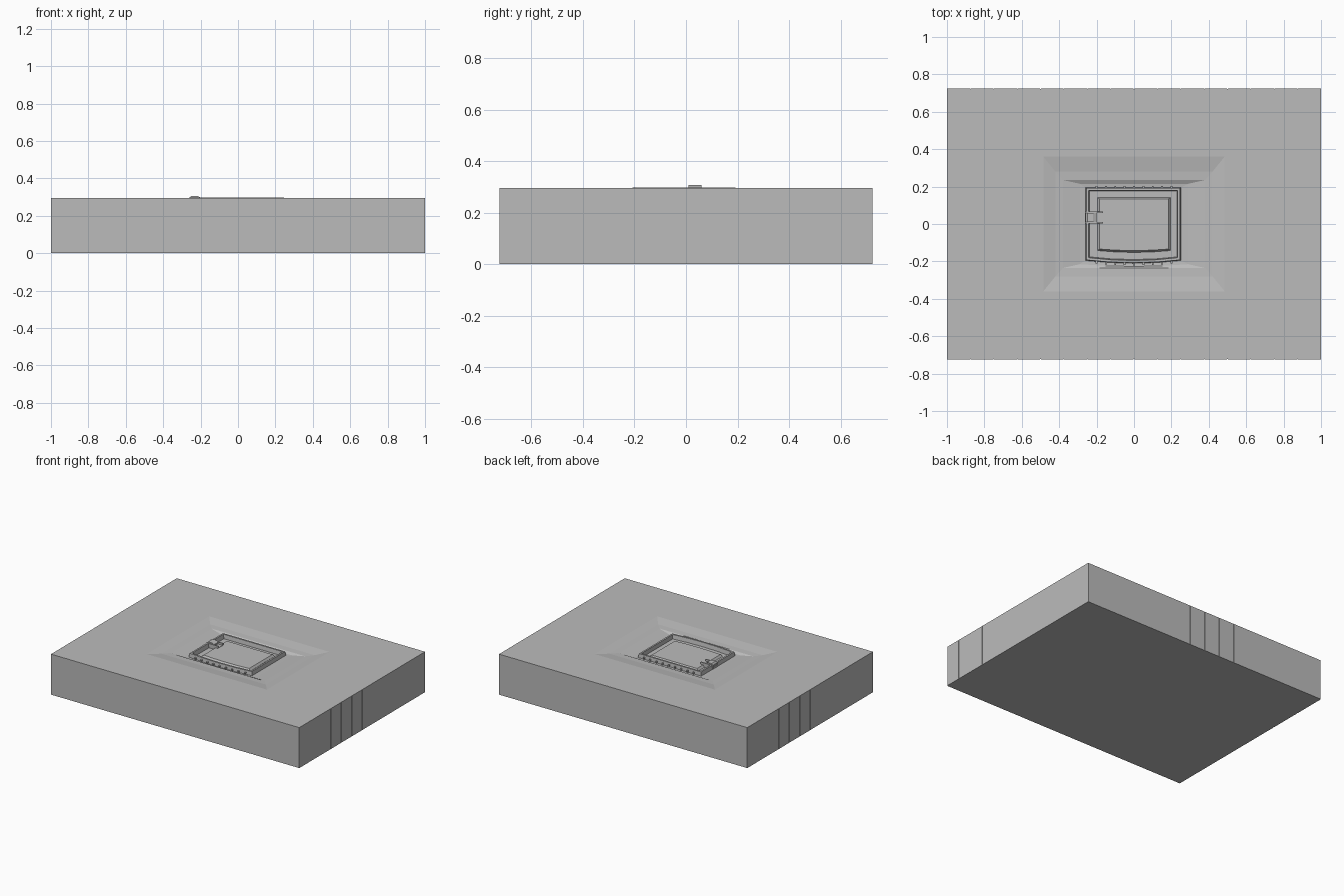
import bpy, bmesh

cube = bpy.data.objects.get("Cube")
if cube:
    bpy.data.objects.remove(cube)

GREY = (0.5, 0.5, 0.5, 1)
mat = bpy.data.materials.new("stone grey")
mat.use_nodes = True
mat.diffuse_color = GREY
mat.node_tree.nodes["Principled BSDF"].inputs["Base Color"].default_value = GREY

HX, HY, TOP = 1.0, 0.723, 0.295


def finish(name, bm):
    bmesh.ops.recalc_face_normals(bm, faces=bm.faces)
    mesh = bpy.data.meshes.new(name)
    bm.to_mesh(mesh)
    bm.free()
    mesh.materials.append(mat)
    obj = bpy.data.objects.new(name, mesh)
    bpy.context.collection.objects.link(obj)
    return obj


def add_box(bm, lo, hi):
    verts = bmesh.ops.create_cube(bm, size=1)["verts"]
    for v in verts:
        v.co = [(a + b) / 2 + c * (b - a) for a, b, c in zip(lo, hi, v.co)]


def ring(bm, hx, hy, z, bow, shift):
    """Rectangular loop with points along each side; the front side may bow out."""
    steps = [-1, -0.5, 0, 0.5]
    pts = [(t, -1) for t in steps] + [(1, t) for t in steps]
    pts += [(-t, 1) for t in steps] + [(-1, -t) for t in steps]
    return [bm.verts.new((x * hx + shift,
                          y * hy - (bow * (1 - x * x) if y == -1 else 0), z))
            for x, y in pts]


# Ground block, glacis, ditch, parapet and courtyard lofted from nested loops
# (half width, half depth, height, front bow, sideways shift)
loops = [
    (HX, HY, 0, 0, 0),
    (HX, HY, TOP, 0, 0),
    (0.485, 0.36, TOP, 0, 0),
    (0.42, 0.28, 0.284, 0, 0),
    (0.38, 0.235, 0.282, 0, 0),
    (0.29, 0.215, 0.272, 0.012, 0),
    (0.255, 0.195, 0.270, 0.015, -0.005),
    (0.25, 0.192, 0.298, 0.015, -0.005),
    (0.238, 0.18, 0.298, 0.015, -0.005),
    (0.234, 0.176, 0.268, 0.014, -0.003),
    (0.195, 0.142, 0.268, 0.01, 0),
    (0.184, 0.134, 0.282, 0.008, 0),
]
bm = bmesh.new()
rings = [ring(bm, *l) for l in loops]
n = len(rings[0])
for a, b in zip(rings, rings[1:]):
    for i in range(n):
        j = (i + 1) % n
        bm.faces.new((a[i], a[j], b[j], b[i]))
bm.faces.new(rings[0])
bm.faces.new(rings[-1])
finish("ground_with_fort", bm)

# Thin upright facing strips around the block
bm = bmesh.new()
PITCH, GAP, THICK = 0.125, 0.0015, 0.001


def strips(half):
    count = round(2 * half / PITCH)
    width = 2 * half / count
    return [(-half + i * width + GAP, -half + (i + 1) * width - GAP) for i in range(count)]


for side in (-1, 1):
    for a, b in strips(HX):
        y = sorted((side * HY, side * (HY + THICK)))
        add_box(bm, (a, y[0], 0), (b, y[1], TOP))
    for a, b in strips(HY):
        x = sorted((side * HX, side * (HX + THICK)))
        add_box(bm, (x[0], a, 0), (x[1], b, TOP))
finish("side_panels", bm)

# Gate passage through the right-hand rampart
bm = bmesh.new()
for y in (0.008, 0.062):
    add_box(bm, (-0.262, y - 0.004, 0.266), (-0.165, y + 0.004, 0.298))
add_box(bm, (-0.262, 0.008, 0.266), (-0.165, 0.062, 0.284))
finish("gate_passage", bm)

# Low mound over the gate
bm = bmesh.new()
profile = [(-0.258, 0.296), (-0.248, 0.307), (-0.22, 0.307), (-0.2, 0.298), (-0.2, 0.285), (-0.258, 0.285)]
ends = [[bm.verts.new((x, y, z)) for x, z in profile] for y in (0.01, 0.06)]
for e in ends:
    bm.faces.new(e)
for i in range(len(profile)):
    j = (i + 1) % len(profile)
    bm.faces.new((ends[0][i], ends[0][j], ends[1][j], ends[1][i]))
finish("gate_mound", bm)

# Small buttresses at the foot of the front and back walls
bm = bmesh.new()
for i in range(-4, 5):
    x = i * 0.05
    front = -0.198 - 0.015 * (1 - (x / 0.25) ** 2)
    add_box(bm, (x - 0.005, front - 0.008, 0.262), (x + 0.005, front + 0.008, 0.285))
    add_box(bm, (x - 0.005, 0.188, 0.262), (x + 0.005, 0.204, 0.285))
finish("wall_buttresses", bm)
